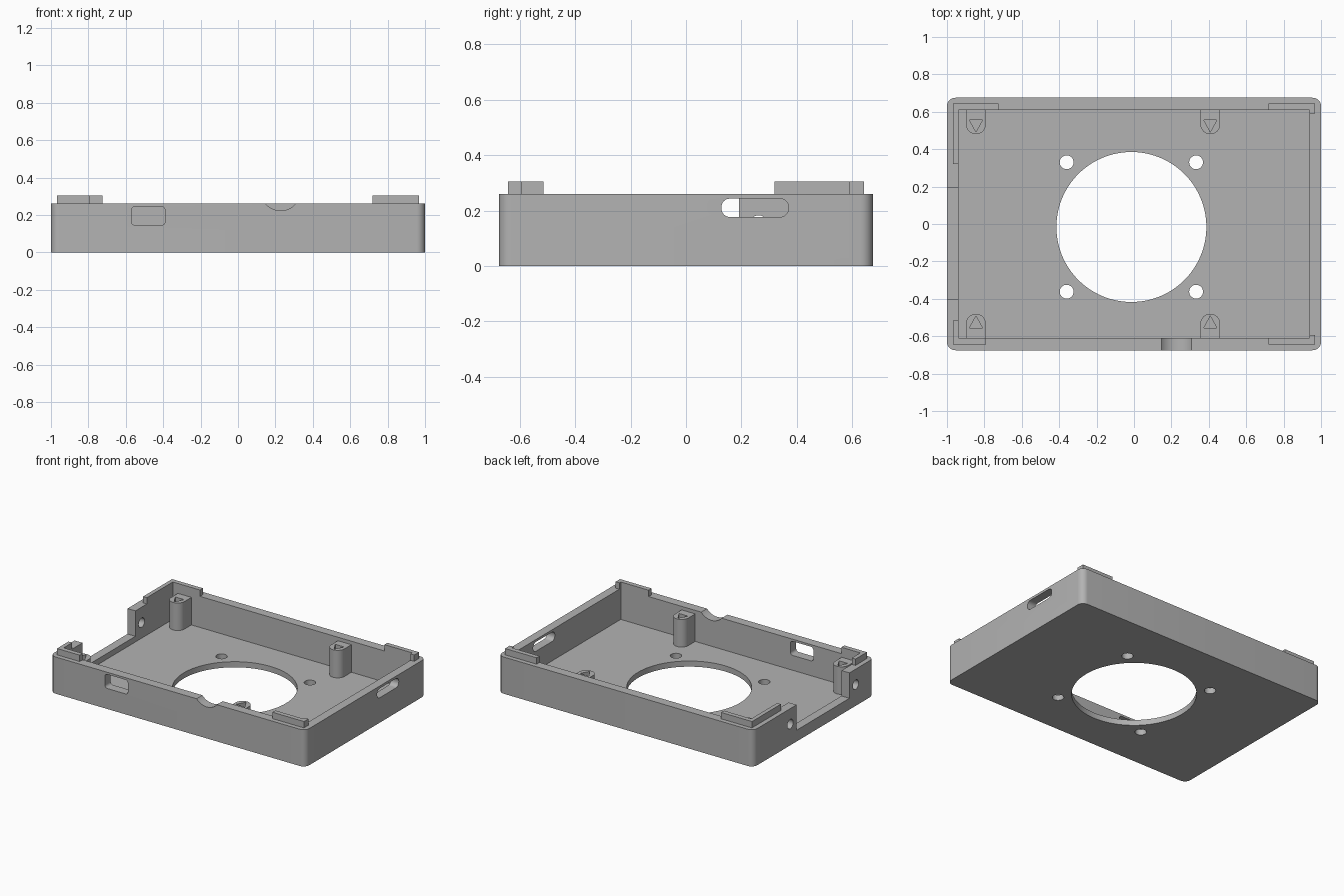
import bpy, bmesh
from math import pi, cos, sin
from mathutils import Vector

cube = bpy.data.objects.get("Cube")
if cube:
    bpy.data.objects.remove(cube, do_unlink=True)

grey = bpy.data.materials.new("plain_grey")
grey.use_nodes = True
grey.diffuse_color = (0.45, 0.45, 0.45, 1)
grey.node_tree.nodes["Principled BSDF"].inputs["Base Color"].default_value = grey.diffuse_color

# Main sizes
HX, HY, TOP = 1.0, 0.675, 0.26
IX, IY, FLOOR = 0.938, 0.61, 0.04
LIP_X, LIP_Y, LIP_TOP = 0.967, 0.643, 0.305


def circle(cx, cy, r, n=32):
    return [(cx + r * cos(2 * pi * i / n), cy + r * sin(2 * pi * i / n)) for i in range(n)]


def rounded(x0, x1, y0, y1, r, n=8):
    corners = [(x1 - r, y1 - r), (x0 + r, y1 - r), (x0 + r, y0 + r), (x1 - r, y0 + r)]
    return [(cx + r * cos(pi / 2 * (k + i / n)), cy + r * sin(pi / 2 * (k + i / n)))
            for k, (cx, cy) in enumerate(corners) for i in range(n + 1)]


def rect(x0, x1, y0, y1):
    return [(x0, y0), (x1, y0), (x1, y1), (x0, y1)]


def prism(name, outline, lo, hi, axis="z"):
    """Extrude a flat outline along one axis."""
    place = {"x": lambda a, b, t: Vector((t, a, b)),
             "y": lambda a, b, t: Vector((a, t, b)),
             "z": lambda a, b, t: Vector((a, b, t))}[axis]
    bm = bmesh.new()
    low = [bm.verts.new(place(a, b, lo)) for a, b in outline]
    high = [bm.verts.new(place(a, b, hi)) for a, b in outline]
    bm.faces.new(low)
    bm.faces.new(high)
    n = len(outline)
    for i in range(n):
        j = (i + 1) % n
        bm.faces.new((low[i], low[j], high[j], high[i]))
    bmesh.ops.recalc_face_normals(bm, faces=bm.faces)
    mesh = bpy.data.meshes.new(name)
    bm.to_mesh(mesh)
    bm.free()
    mesh.materials.append(grey)
    obj = bpy.data.objects.new(name, mesh)
    bpy.context.collection.objects.link(obj)
    return obj


def select(obj):
    bpy.ops.object.select_all(action="DESELECT")
    obj.select_set(True)
    bpy.context.view_layer.objects.active = obj


def cut(obj, outline, lo, hi, axis="z"):
    cutter = prism("cutter", outline, lo, hi, axis)
    cutter.hide_render = True
    mod = obj.modifiers.new("cut", "BOOLEAN")
    mod.operation, mod.solver, mod.object = "DIFFERENCE", "EXACT", cutter
    select(obj)
    bpy.ops.object.modifier_apply(modifier=mod.name)
    bpy.data.objects.remove(cutter, do_unlink=True)


def finish(obj):
    select(obj)
    bpy.ops.object.shade_smooth_by_angle(angle=pi / 6)


# Open tray with rounded upright corners
tray = prism("tray", rounded(-HX, HX, -HY, HY, 0.045), 0, TOP)
cut(tray, rect(-IX, IX, -IY, IY), FLOOR, 0.5)

# Large floor opening and its four screw holes
cut(tray, circle(-0.014, -0.016, 0.401, 96), -0.1, 0.1)
for sx in (-1, 1):
    for sy in (-1, 1):
        cut(tray, circle(-0.014 + sx * 0.346, -0.016 + sy * 0.346, 0.037), -0.1, 0.1)

# Front wall: port and shallow round notch
cut(tray, rounded(-0.57, -0.39, 0.145, 0.245, 0.02), -0.8, -0.55, "y")
cut(tray, circle(0.228, 0.328, 0.105, 64), -0.8, -0.55, "y")

# Left wall: slot
cut(tray, rounded(0.128, 0.37, 0.177, 0.243, 0.03), 0.9, 1.1, "x")

# Right wall: wide gap with a screw hole on each side
cut(tray, rect(-0.4, 0.192, 0.08, 0.5), -1.1, -0.9, "x")
for y in (-0.47, 0.262):
    cut(tray, circle(y, 0.15, 0.033), -1.1, -0.9, "x")
finish(tray)

# Corner lips: side, end, inner end of the long arm, inner end of the short arm
lips = [(-1, 1, 0.725, 0.32), (1, 1, 0.72, 0.59), (-1, -1, 0.79, 0.515), (1, -1, 0.72, 0.594)]
for sx, sy, ax, ay in lips:
    name = f"{'back' if sy > 0 else 'front'}_{'left' if sx > 0 else 'right'}_lip"
    shape = [(ax, LIP_Y), (LIP_X, LIP_Y), (LIP_X, ay), (IX, ay), (IX, IY), (ax, IY)]
    finish(prism(name, [(sx * x, sy * y) for x, y in shape], TOP, LIP_TOP))

# Round-nosed posts against the long walls, with triangular sockets
R = 0.053
for x, side in ((-0.845, "right"), (0.408, "left")):
    for sy, end in ((1, "back"), (-1, "front")):
        nose = [(x + R * cos(pi * i / 16), sy * (0.533 - R * sin(pi * i / 16))) for i in range(17)]
        post = prism(f"{end}_{side}_post", nose + [(x - R, sy * IY), (x + R, sy * IY)], FLOOR, 0.235)
        cut(post, [(x - 0.035, sy * 0.556), (x + 0.035, sy * 0.556), (x, sy * 0.492)], 0.1, 0.4)
        finish(post)
